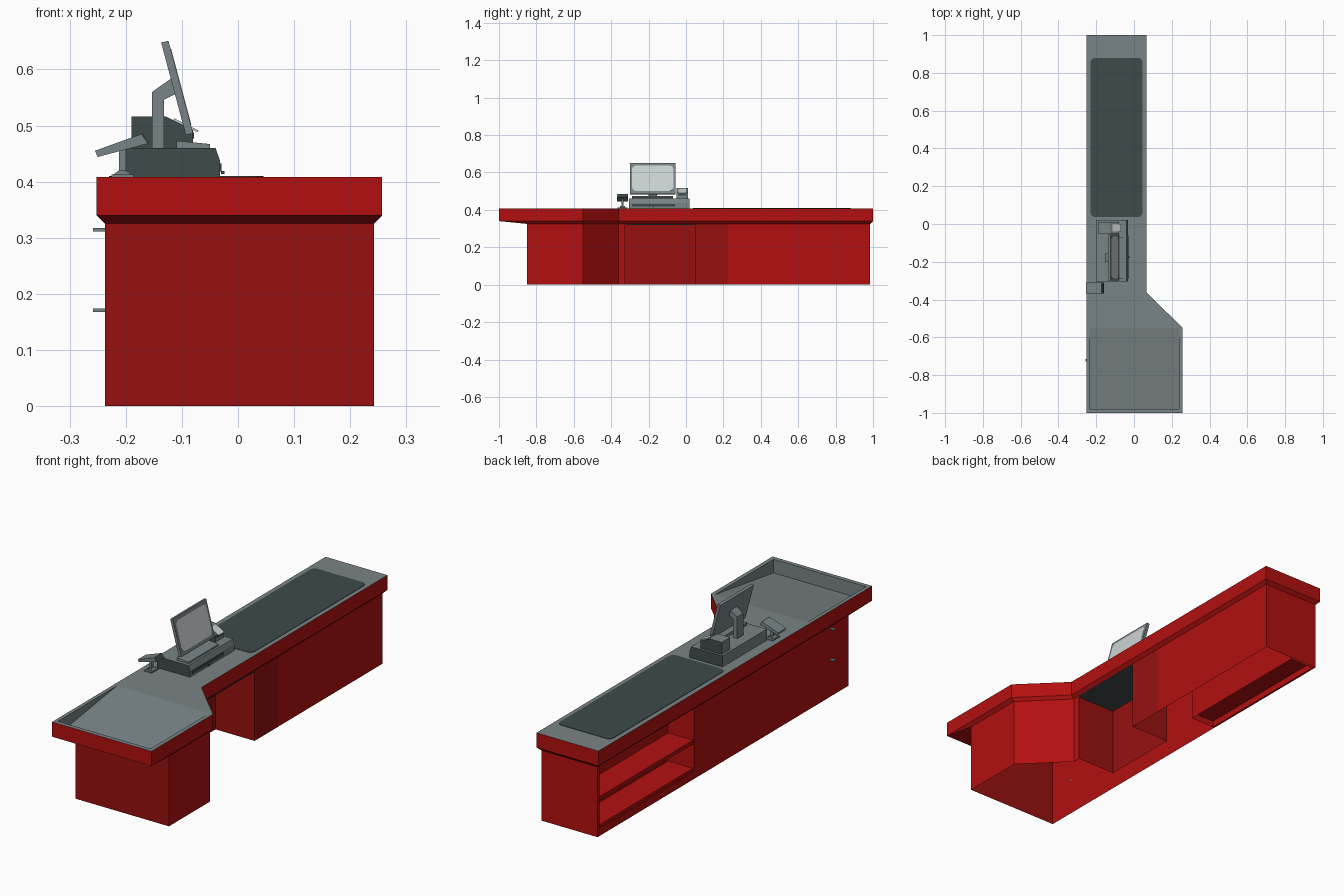
import bpy, bmesh, math

if "Cube" in bpy.data.objects:
    bpy.data.objects.remove(bpy.data.objects["Cube"])


def mat(name, c):
    m = bpy.data.materials.new(name)
    m.diffuse_color = (*c, 1)
    m.use_nodes = True
    m.node_tree.nodes["Principled BSDF"].inputs["Base Color"].default_value = m.diffuse_color
    return m


RED = mat("bright_red", (0.45, 0.005, 0.005))
DRED = mat("deep_red", (0.31, 0.005, 0.005))
GREY = mat("steel_grey", (0.19, 0.23, 0.24))
DARK = mat("dark_grey", (0.05, 0.07, 0.07))
LIGHT = mat("screen_grey", (0.60, 0.65, 0.65))


def mesh(name, verts, faces, mats, idx=None):
    me = bpy.data.meshes.new(name)
    me.from_pydata(verts, [], faces)
    for m in mats:
        me.materials.append(m)
    if idx:
        for p, i in zip(me.polygons, idx):
            p.material_index = i
    ob = bpy.data.objects.new(name, me)
    bpy.context.collection.objects.link(ob)
    return ob


def fix(ob):
    bm = bmesh.new()
    bm.from_mesh(ob.data)
    bmesh.ops.recalc_face_normals(bm, faces=bm.faces)
    bm.to_mesh(ob.data)
    bm.free()
    return ob


def loft(name, rings, mats, side=0, bottom=0, top=0):
    """Stack of equal point rings, closed at both ends."""
    n = len(rings[0])
    verts = [p for r in rings for p in r]
    faces, idx = [], []
    for k in range(len(rings) - 1):
        for i in range(n):
            j = (i + 1) % n
            faces.append((k*n + i, k*n + j, k*n + n + j, k*n + n + i))
            idx.append(side)
    faces += [tuple(range(n))[::-1], tuple(range(len(verts) - n, len(verts)))]
    idx += [bottom, top]
    return fix(mesh(name, verts, faces, mats, idx))


def prism_y(name, prof, y0, y1, mats, cap=0):
    """Side profile in x and z, extruded along y."""
    return loft(name, [[(x, y, z) for x, z in prof] for y in (y0, y1)],
                mats, 0, cap, cap)


def box(name, x0, x1, y0, y1, z0, z1, m):
    return prism_y(name, [(x0, z0), (x1, z0), (x1, z1), (x0, z1)], y0, y1, [m])


def rounded(x0, x1, y0, y1, r, n=6):
    pts = []
    for cx, cy, a in ((x1-r, y1-r, 0), (x0+r, y1-r, 90), (x0+r, y0+r, 180), (x1-r, y0+r, 270)):
        for i in range(n + 1):
            t = math.radians(a + 90*i/n)
            pts.append((cx + r*math.cos(t), cy + r*math.sin(t)))
    return pts


TOP, LIP, UND = 0.408, 0.34, 0.325

# cabinet: open-bottomed walls with leg niche and shelf niche
plan = [(-.237, -.85), (.242, -.85), (.242, -.55), (.05, -.36), (.05, -.325),
        (-.15, -.325), (-.15, .05), (.05, .05), (.05, .225), (.05, .985),
        (-.237, .985), (-.237, .972), (-.105, .972), (-.105, .28), (-.237, .28)]
n = len(plan)
mesh("cabinet_walls", [(x, y, z) for z in (0, UND) for x, y in plan],
     [(i, (i+1) % n, n + (i+1) % n, n + i) for i in range(n)], [RED, DRED],
     [1 if i in (0, 4, 5, 6, 7) else 0 for i in range(n)])

# shelves on the back
for i, (z0, z1) in enumerate(((.03, .048), (.16, .178))):
    box(f"shelf_{i+1}", -.232, -.105, .28, .972, z0, z1, RED)
box("shelf_kick_board", -.237, -.228, .28, .972, 0, .035, RED)
box("niche_ceiling", -.15, .05, -.325, .05, .320, .3245, DARK)

# countertop rim: red sides, bevelled underside
edge = [(-.252, -1), (.257, -1), (.257, -.55), (.065, -.36), (.065, 1), (-.252, 1)]
under = [(-.237, -.85), (.242, -.85), (.242, -.55), (.05, -.36), (.05, .985), (-.237, .985)]
rv = [(x, y, UND) for x, y in under] + [(x, y, z) for z in (LIP, TOP) for x, y in edge]
rf = [tuple(range(6))[::-1]]
for k in (0, 6):
    rf += [(k+i, k+(i+1) % 6, k+6+(i+1) % 6, k+6+i) for i in range(6)]
mesh("counter_rim", rv, rf, [RED])

# grey top with sloping bagging tray at the front
xl, xr, yf, yb, zf = -.235, .238, -.98, -.55, .345
tv = [(x, y, TOP) for x, y in edge] + [
    (-.252, yb, TOP), (xl, yb, TOP), (xr, yb, TOP),       # 6 7 8
    (xl, yf, TOP), (xr, yf, TOP),                         # 9 10
    (xl, yf, zf), (xr, yf, zf)]                           # 11 12
tf = [(6, 7, 8, 2, 3, 4, 5), (0, 9, 7, 6), (0, 1, 10, 9), (1, 2, 8, 10),
      (7, 11, 12, 8), (9, 11, 7), (10, 8, 12), (9, 10, 12, 11)]
mesh("counter_top_tray", tv, tf, [GREY])

# conveyor belt
belt = rounded(-.23, .045, .037, .88, .025)
loft("conveyor_belt", [[(x, y, z) for x, y in belt] for z in (TOP - .002, TOP + .002)], [DARK])

# cupboard locks
for i, z in enumerate((.314, .171)):
    box(f"cupboard_lock_{i+1}", -.258, -.236, -.728, -.714, z - .003, z + .003, GREY)

# till body with dark end caps
prism_y("till_body", [(-.2, TOP), (-.032, TOP), (-.032, .437), (-.04, .46), (-.2, .46)],
        -.305, .02, [GREY, DARK], 1)
box("till_drawer_front", -.034, -.029, -.29, -.06, .418, .432, DARK)
box("till_drawer_lock", -.03, -.024, -.18, -.172, .414, .419, DARK)
prism_y("till_keyboard", [(-.11, .459), (-.05, .459), (-.05, .467), (-.11, .473)],
        -.29, -.07, [GREY])

# receipt printer
prism_y("receipt_printer", [(-.19, .459), (-.08, .459), (-.08, .492), (-.128, .516), (-.19, .516)],
        -.052, .01, [GREY, DARK], 1)
box("printer_slot", -.082, -.078, -.04, 0, .495 - .018, .488, DARK)
prism_y("receipt_paper", [(-.115, .508), (-.072, .488), (-.07, .491), (-.114, .513)],
        -.04, 0, [LIGHT])

# monitor on a bent stand
prism_y("monitor_stand", [(-.153, .459), (-.132, .459), (-.132, .546), (-.112, .556),
                          (-.119, .584), (-.153, .56)], -.2, -.155, [GREY])
prism_y("monitor", [(-.093, .483), (-.08, .486), (-.124, .651), (-.137, .648)],
        -.3, -.055, [GREY])
scr = rounded(-.288, -.067, .016, .156, .02, 3)     # y and distance up the slope
sl = math.hypot(.044, .165)
ux, uz = -.044/sl, .165/sl
loft("monitor_screen", [[(-.08 + ux*t + uz*d, y, .486 + uz*t - ux*d) for y, t in scr]
                        for d in (-.001, .001)], [LIGHT])

# hand scanner on a small stand
box("scanner_foot", -.225, -.186, -.365, -.312, TOP, .413, GREY)
prism_y("scanner_foot_cone", [(-.222, .413), (-.19, .413), (-.2, .42), (-.212, .42)],
        -.353, -.325, [GREY])
box("scanner_post", -.212, -.2, -.345, -.333, .415, .462, GREY)
prism_y("scanner_head", [(-.25, .444), (-.16, .468), (-.172, .485), (-.255, .455)],
        -.368, -.31, [GREY])
prism_y("scanner_window", [(-.161, .4675), (-.159, .469), (-.171, .486), (-.173, .4845)],
        -.364, -.314, [DARK])
